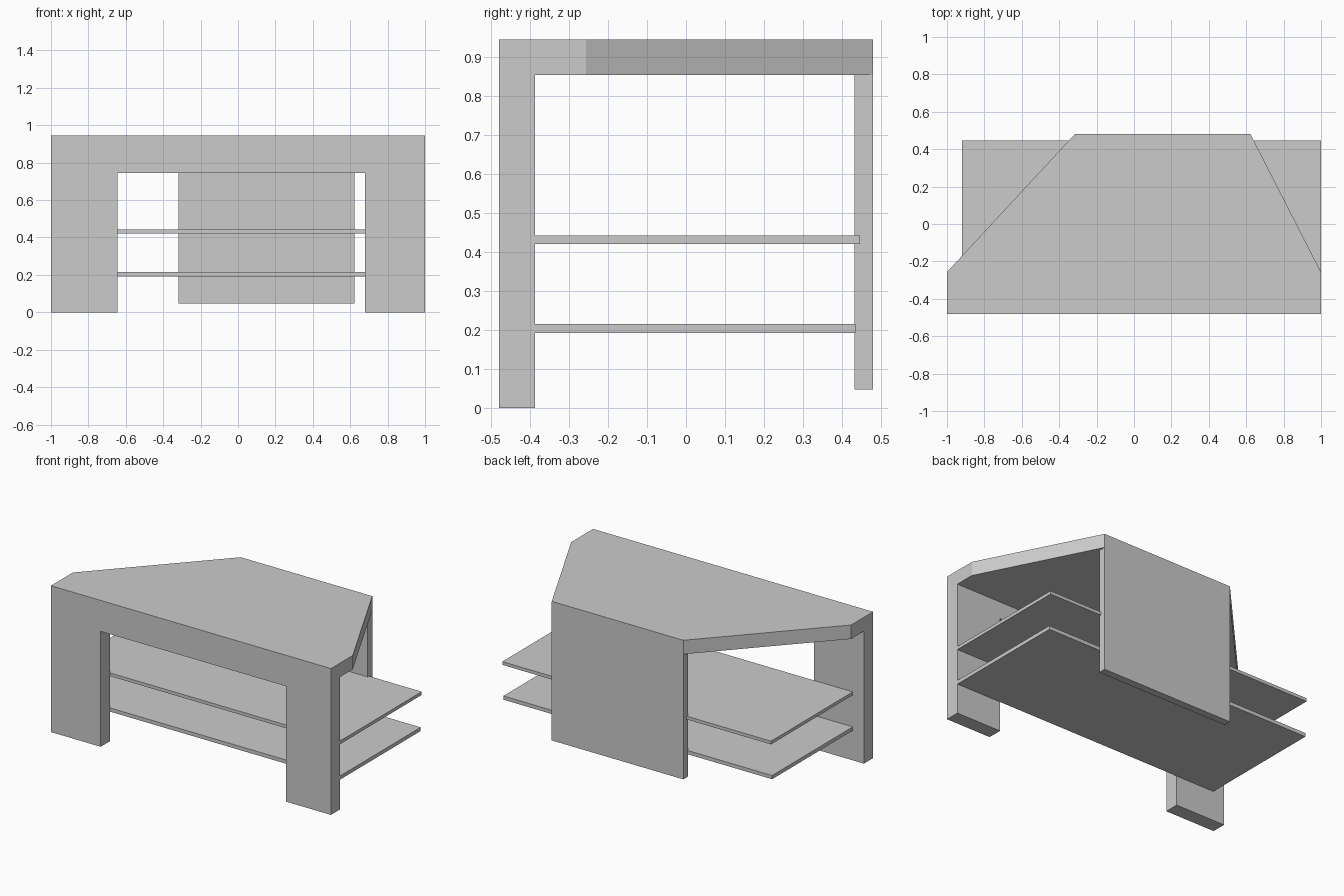
import bpy
import bmesh
from mathutils import Vector

cube = bpy.data.objects.get("Cube")
if cube:
    bpy.data.objects.remove(cube, do_unlink=True)

grey = bpy.data.materials.new("plain grey")
grey.use_nodes = True
colour = (0.6, 0.6, 0.6, 1)
grey.diffuse_color = colour
grey.node_tree.nodes["Principled BSDF"].inputs["Base Color"].default_value = colour


def prism(name, outline, direction):
    """Extrude a flat outline of 3D points into a solid part."""
    bm = bmesh.new()
    face = bm.faces.new([bm.verts.new(p) for p in outline])
    out = bmesh.ops.extrude_face_region(bm, geom=[face], use_keep_orig=True)
    moved = [v for v in out["geom"] if isinstance(v, bmesh.types.BMVert)]
    bmesh.ops.translate(bm, verts=moved, vec=Vector(direction))
    bmesh.ops.recalc_face_normals(bm, faces=bm.faces)
    mesh = bpy.data.meshes.new(name)
    bm.to_mesh(mesh)
    bm.free()
    mesh.materials.append(grey)
    obj = bpy.data.objects.new(name, mesh)
    bpy.context.collection.objects.link(obj)
    return obj


def board(name, x0, x1, y0, y1, z0, z1):
    """Rectangular board given by its limits."""
    corners = [(x0, y0, z0), (x1, y0, z0), (x1, y1, z0), (x0, y1, z0)]
    return prism(name, corners, (0, 0, z1 - z0))


FRONT, INNER, BACK = -0.48, -0.387, 0.48
TOP, UNDER = 0.945, 0.855

# Front frame: two legs joined by a deep rail
arch = [(-1, 0), (-0.645, 0), (-0.645, 0.745), (0.68, 0.745),
        (0.68, 0), (1, 0), (1, TOP), (-1, TOP)]
prism("front_frame", [(x, FRONT, z) for x, z in arch], (0, INNER - FRONT, 0))

# Table top with angled rear corners
top = [(-1, INNER), (1, INNER), (1, -0.257), (0.623, BACK),
       (-0.317, BACK), (-1, -0.257)]
prism("table_top", [(x, y, UNDER) for x, y in top], (0, 0, TOP - UNDER))

# Rear support panel
board("back_panel", -0.317, 0.623, 0.432, BACK, 0.047, UNDER)

# Shelves running from the frame to the rear panel
board("upper_shelf", -0.92, 1, INNER, 0.446, 0.421, 0.442)
board("lower_shelf", -0.92, 1, INNER, 0.435, 0.192, 0.216)
